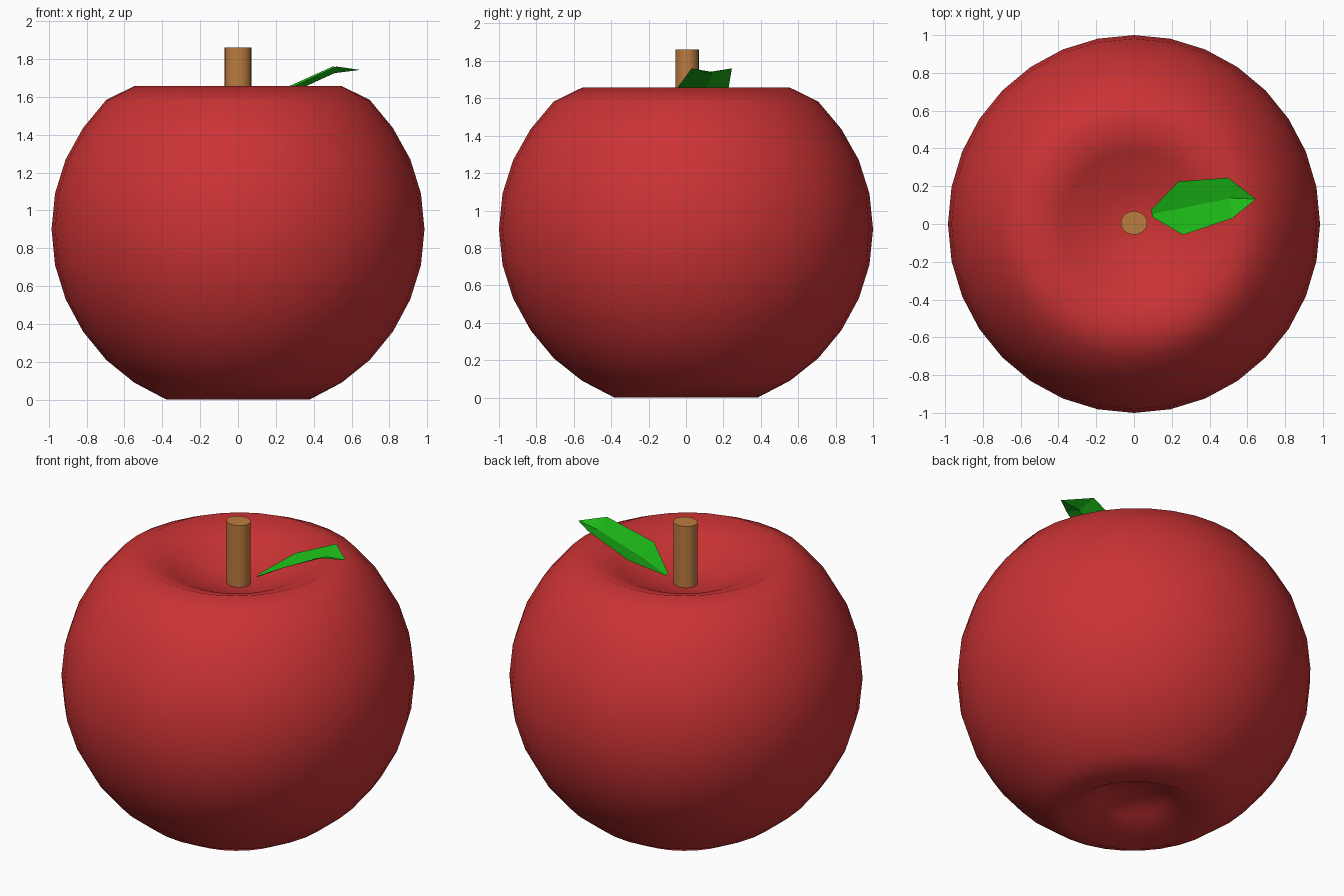
import bpy, bmesh, math

if "Cube" in bpy.data.objects:
    bpy.data.objects.remove(bpy.data.objects["Cube"])


def material(name, color):
    m = bpy.data.materials.new(name)
    m.diffuse_color = (*color, 1)
    m.use_nodes = True
    m.node_tree.nodes["Principled BSDF"].inputs["Base Color"].default_value = m.diffuse_color
    return m


def make_object(name, bm, mat):
    bmesh.ops.recalc_face_normals(bm, faces=bm.faces)
    me = bpy.data.meshes.new(name)
    bm.to_mesh(me)
    bm.free()
    me.materials.append(mat)
    ob = bpy.data.objects.new(name, me)
    bpy.context.collection.objects.link(ob)
    return ob


red = material("red_skin", (0.6, 0.033, 0.035))
brown = material("brown_wood", (0.5, 0.2, 0.05))
green = material("leaf_green", (0.012, 0.5, 0.009))

# Fruit: lathed profile with dimples at both poles
profile = [(0, 0.17), (0.195, 0.12), (0.383, 0), (0.556, 0.09), (0.707, 0.21),
           (0.831, 0.36), (0.924, 0.53), (0.981, 0.71), (1, 0.9),
           (0.981, 1.09), (0.924, 1.27), (0.831, 1.435), (0.707, 1.583),
           (0.556, 1.657), (0.383, 1.59), (0.195, 1.5), (0, 1.47)]
bm = bmesh.new()
pts = [bm.verts.new((0, r, z)) for r, z in profile]
edges = [bm.edges.new(pair) for pair in zip(pts, pts[1:])]
bmesh.ops.spin(bm, geom=pts + edges, cent=(0, 0, 0), axis=(0, 0, 1),
               angle=math.tau, steps=32, use_duplicate=False)
bmesh.ops.remove_doubles(bm, verts=bm.verts, dist=0.0005)
bmesh.ops.scale(bm, vec=(0.985, 1, 1), verts=bm.verts)
for f in bm.faces:
    f.smooth = True
make_object("fruit", bm, red)

# Stem: slightly oval cylinder, smooth sides and flat caps
bm = bmesh.new()
bmesh.ops.create_cone(bm, cap_ends=True, segments=32, radius1=0.07,
                      radius2=0.07, depth=0.42)
bmesh.ops.scale(bm, vec=(1, 0.89, 1), verts=bm.verts)
bmesh.ops.translate(bm, vec=(0, 0.006, 1.65), verts=bm.verts)
for f in bm.faces:
    f.smooth = len(f.verts) == 4
make_object("stem", bm, brown)

# Leaf: cross rows of left edge, folded midrib, right edge, then the tip
rows = [[(0.09, 0.075, 1.53), (0.095, 0.055, 1.52), (0.10, 0.035, 1.53)],
        [(0.235, 0.225, 1.64), (0.247, 0.082, 1.605), (0.26, -0.058, 1.64)],
        [(0.50, 0.245, 1.76), (0.51, 0.137, 1.725), (0.52, 0.03, 1.76)]]
bm = bmesh.new()
v = [[bm.verts.new(p) for p in row] for row in rows]
tip = bm.verts.new((0.645, 0.132, 1.742))
for i in range(2):
    for a, b in zip(v, v[1:]):
        bm.faces.new((a[i], b[i], b[i + 1], a[i + 1]))
    bm.faces.new((v[2][i], tip, v[2][i + 1]))
make_object("leaf", bm, green)
